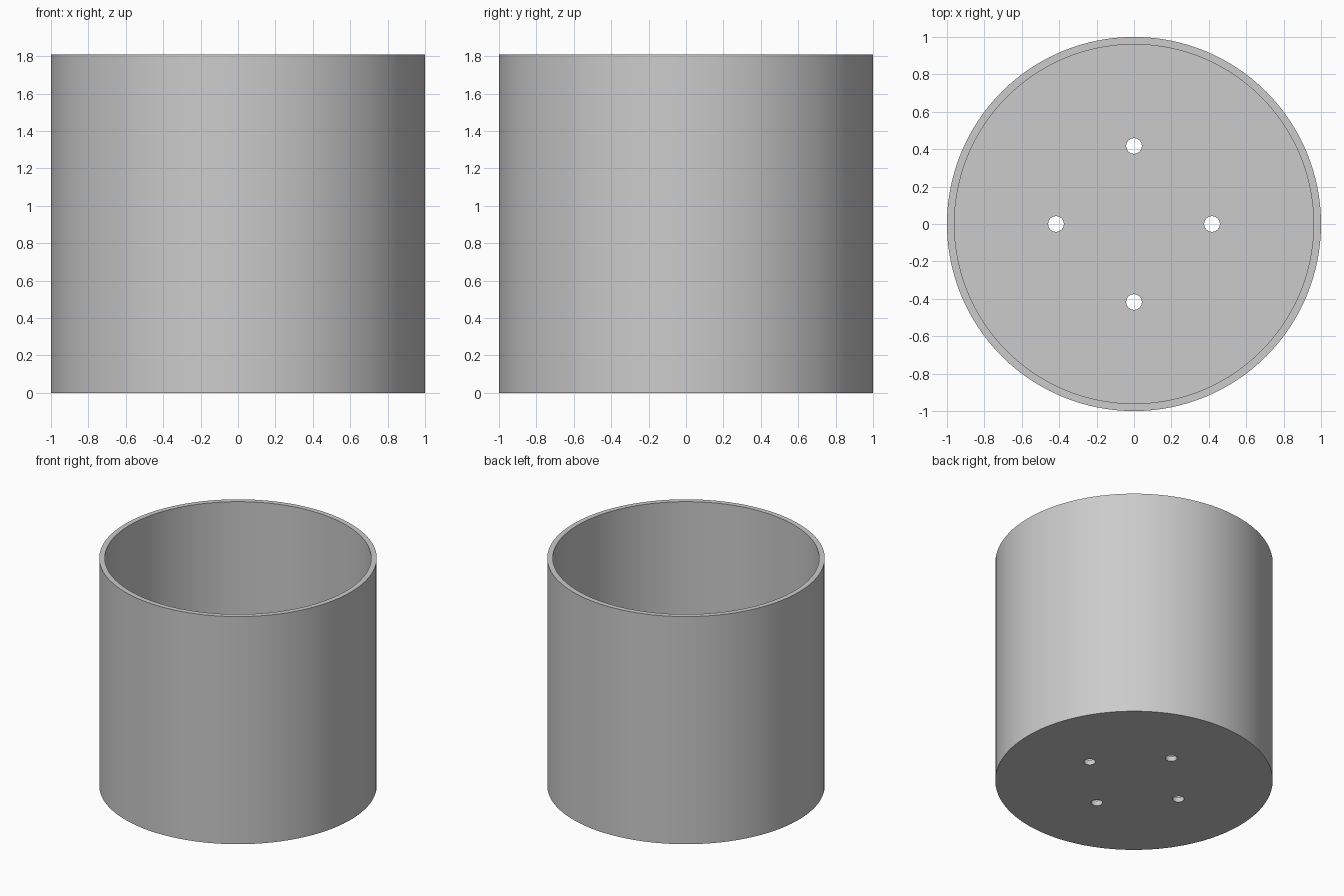
import bpy, bmesh, math
from mathutils import Matrix

if "Cube" in bpy.data.objects:
    bpy.data.objects.remove(bpy.data.objects["Cube"])

HEIGHT, RADIUS, WALL = 1.81, 1.0, 0.04
HOLE_RADIUS, HOLE_OFFSET = 0.042, 0.417

# Plain grey finish
grey = bpy.data.materials.new("light_grey")
grey.use_nodes = True
color = (0.6, 0.6, 0.6, 1)
grey.diffuse_color = color
grey.node_tree.nodes["Principled BSDF"].inputs["Base Color"].default_value = color


def add_object(name, bm):
    bmesh.ops.recalc_face_normals(bm, faces=bm.faces)
    mesh = bpy.data.meshes.new(name)
    bm.to_mesh(mesh)
    bm.free()
    mesh.materials.append(grey)
    obj = bpy.data.objects.new(name, mesh)
    bpy.context.collection.objects.link(obj)
    return obj


# Pot: solid cylinder whose top is inset for the rim and pushed down to the floor
bm = bmesh.new()
bmesh.ops.create_cone(bm, cap_ends=True, segments=128, radius1=RADIUS, radius2=RADIUS,
                      depth=HEIGHT, matrix=Matrix.Translation((0, 0, HEIGHT / 2)))
bm.normal_update()
top = max(bm.faces, key=lambda f: f.calc_center_median().z)
bmesh.ops.inset_region(bm, faces=[top], thickness=WALL, use_even_offset=True)
floor = bmesh.ops.extrude_discrete_faces(bm, faces=[top])["faces"][0]
bmesh.ops.translate(bm, verts=floor.verts, vec=(0, 0, WALL - HEIGHT))
pot = add_object("pot", bm)

# Four drainage holes through the floor
bm = bmesh.new()
for i in range(4):
    place = Matrix.Rotation(i * math.pi / 2, 4, "Z") @ Matrix.Translation((HOLE_OFFSET, 0, 0))
    bmesh.ops.create_cone(bm, cap_ends=True, segments=32, radius1=HOLE_RADIUS,
                          radius2=HOLE_RADIUS, depth=0.4, matrix=place)
cutter = add_object("drain_hole_cutter", bm)
cutter.hide_render = True

cut = pot.modifiers.new("drain_holes", "BOOLEAN")
cut.operation = "DIFFERENCE"
cut.solver = "EXACT"
cut.object = cutter

bpy.ops.object.select_all(action="DESELECT")
pot.select_set(True)
bpy.context.view_layer.objects.active = pot
bpy.ops.object.modifier_apply(modifier=cut.name)
bpy.data.objects.remove(cutter)
bpy.ops.object.shade_smooth_by_angle(angle=math.radians(30))
